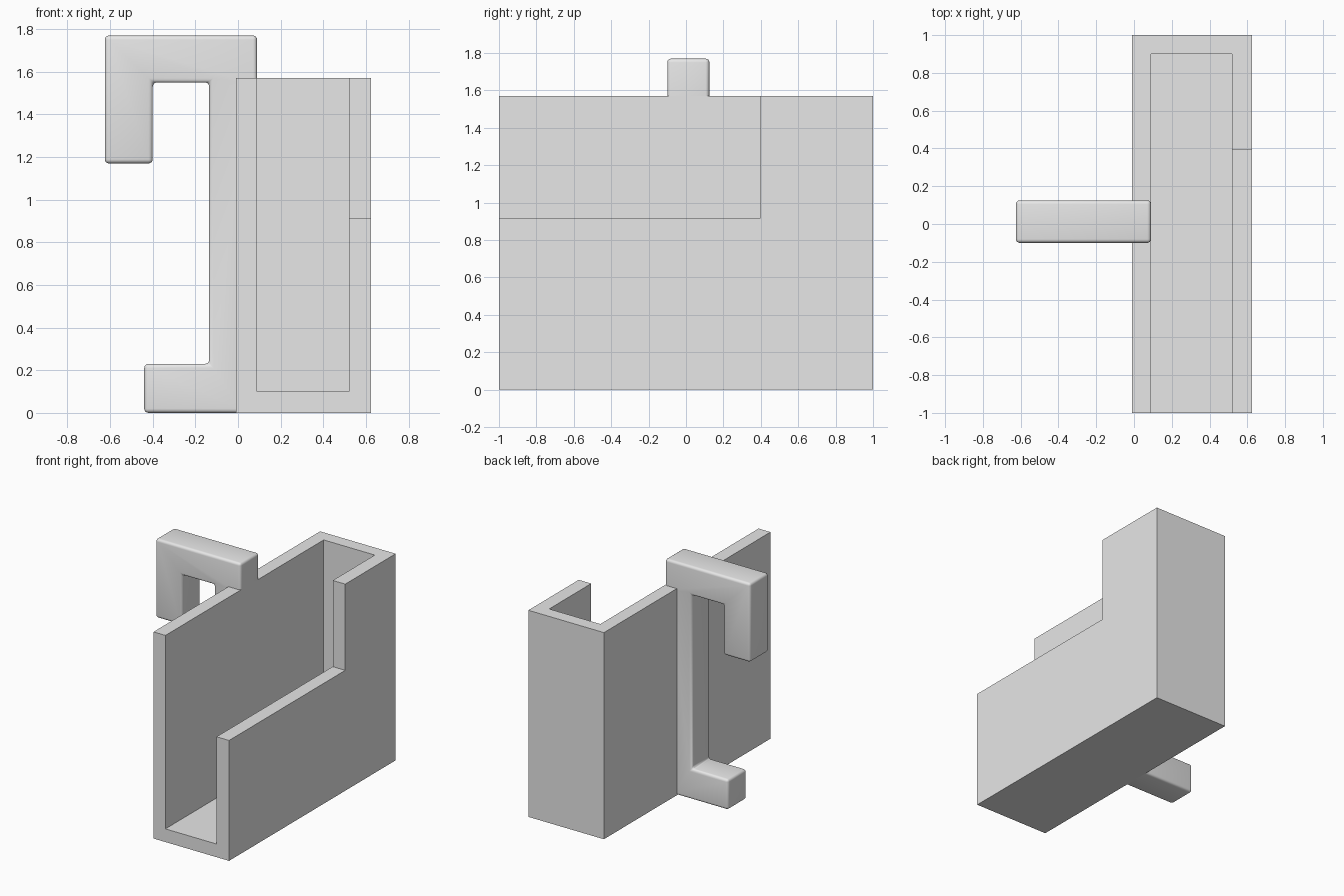
import bpy, bmesh

cube = bpy.data.objects.get("Cube")
if cube:
    bpy.data.objects.remove(cube, do_unlink=True)

grey = bpy.data.materials.new("light_grey")
grey.use_nodes = True
grey.diffuse_color = (0.8, 0.8, 0.8, 1)
grey.node_tree.nodes["Principled BSDF"].inputs["Base Color"].default_value = (0.8, 0.8, 0.8, 1)


def add_object(name, bm):
    bmesh.ops.recalc_face_normals(bm, faces=bm.faces)
    mesh = bpy.data.meshes.new(name)
    bm.to_mesh(mesh)
    bm.free()
    mesh.materials.append(grey)
    obj = bpy.data.objects.new(name, mesh)
    bpy.context.collection.objects.link(obj)
    return obj


def box(name, low, high):
    bm = bmesh.new()
    bmesh.ops.create_cube(bm, size=1)
    for v in bm.verts:
        v.co = [(a + b) / 2 + c * (b - a) for a, b, c in zip(low, high, v.co)]
    return add_object(name, bm)


def cut(target, cutter):
    mod = target.modifiers.new(cutter.name, "BOOLEAN")
    mod.operation = "DIFFERENCE"
    mod.solver = "EXACT"
    mod.object = cutter
    bpy.context.view_layer.objects.active = target
    bpy.ops.object.modifier_apply(modifier=mod.name)
    bpy.data.objects.remove(cutter, do_unlink=True)


# Holder: a box open at the front and top, with one side wall cut low
holder = box("holder", (-0.01, -1, 0), (0.625, 1, 1.57))
cut(holder, box("cavity", (0.09, -1.2, 0.1), (0.52, 0.9, 1.8)))
cut(holder, box("side_notch", (0.4, -1.2, 0.915), (0.8, 0.395, 1.8)))

# Hook: side profile extruded in depth; the last points lie inside the wall
profile = [(0.09, 1.77), (-0.625, 1.77), (-0.625, 1.17), (-0.4, 1.17),
           (-0.4, 1.55), (-0.135, 1.55), (-0.135, 0.23), (-0.44, 0.23),
           (-0.44, 0), (-0.01, 0), (0.04, 0.05), (0.04, 1.5), (0.09, 1.57)]
bm = bmesh.new()
face = bm.faces.new([bm.verts.new((x, -0.1, z)) for x, z in profile])
ext = bmesh.ops.extrude_face_region(bm, geom=[face])["geom"]
for v in ext:
    if isinstance(v, bmesh.types.BMVert):
        v.co.y = 0.125
bmesh.ops.recalc_face_normals(bm, faces=bm.faces)


def buried(v):
    x, z = v.co.x, v.co.z
    return x > -0.02 and z < 1.6


# Round every exposed edge
edges = [e for e in bm.edges if not all(buried(v) for v in e.verts)]
bmesh.ops.bevel(bm, geom=edges, offset=0.02, offset_type="OFFSET", segments=4,
                profile=0.5, affect="EDGES", clamp_overlap=True)
hook = add_object("hook", bm)
bpy.ops.object.select_all(action="DESELECT")
hook.select_set(True)
bpy.context.view_layer.objects.active = hook
bpy.ops.object.shade_smooth_by_angle()
